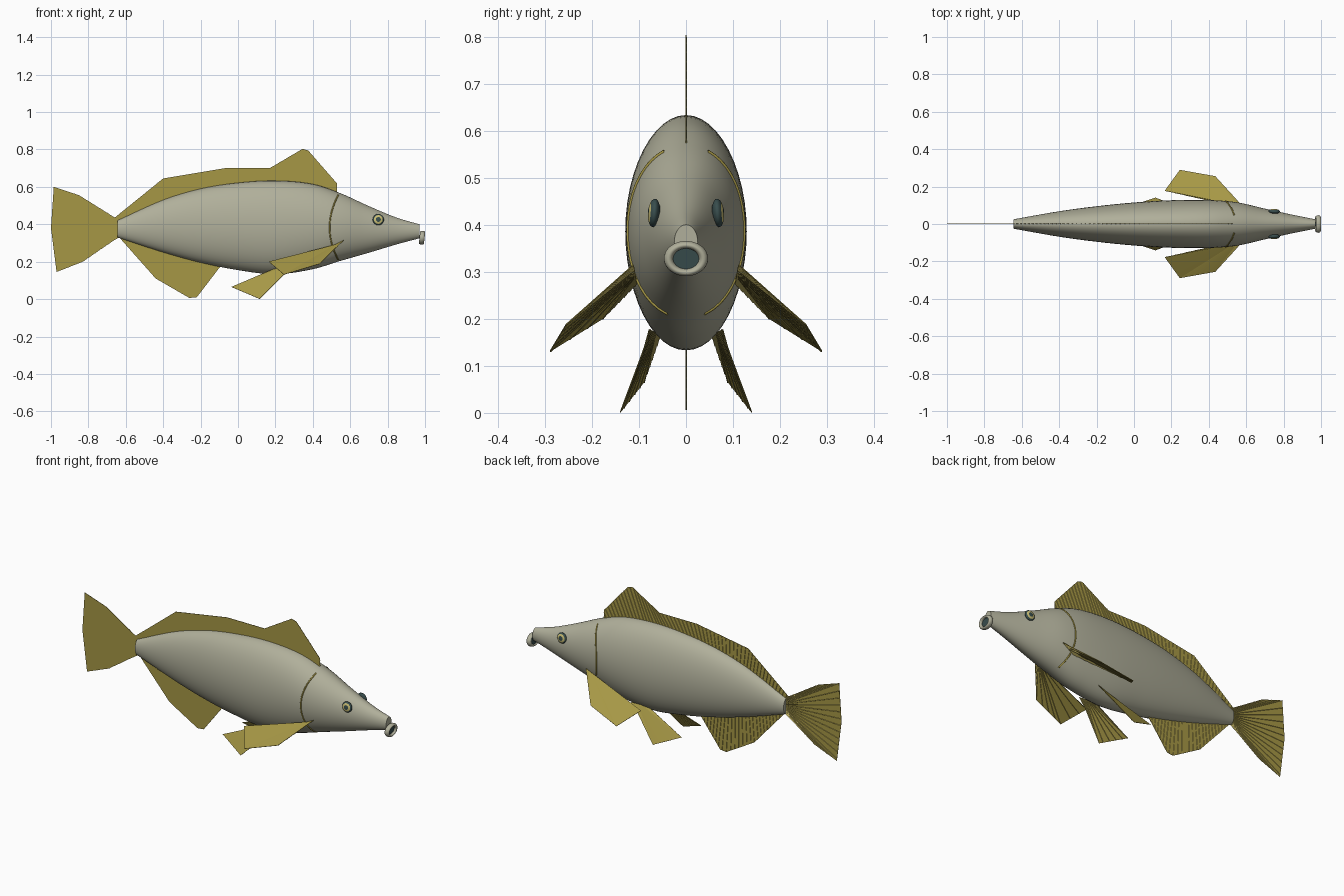
import bpy, bmesh, math
from mathutils import Vector

cube = bpy.data.objects.get("Cube")
if cube:
    bpy.data.objects.remove(cube)


def material(name, r, g, b):
    m = bpy.data.materials.new(name)
    m.use_nodes = True
    m.diffuse_color = (r, g, b, 1)
    bsdf = next(n for n in m.node_tree.nodes if n.type == 'BSDF_PRINCIPLED')
    bsdf.inputs["Base Color"].default_value = (r, g, b, 1)
    return m


SKIN = material("grey green skin", 0.435, 0.43, 0.325)
GOLD = material("gold fin", 0.38, 0.31, 0.06)
RAY = material("light gold ray", 0.48, 0.4, 0.11)
DARK = material("dark teal", 0.04, 0.075, 0.075)
IRIS = material("pale yellow iris", 0.6, 0.52, 0.18)


def add_object(name, bm, mats, smooth=True):
    bmesh.ops.recalc_face_normals(bm, faces=bm.faces)
    mesh = bpy.data.meshes.new(name)
    bm.to_mesh(mesh)
    bm.free()
    obj = bpy.data.objects.new(name, mesh)
    bpy.context.collection.objects.link(obj)
    for m in mats:
        mesh.materials.append(m)
    if smooth:
        bpy.ops.object.select_all(action='DESELECT')
        obj.select_set(True)
        bpy.context.view_layer.objects.active = obj
        bpy.ops.object.shade_smooth_by_angle(angle=math.radians(40))
    return obj


# Body stations: x, top z, bottom z, half width
STATIONS = [
    (-0.645, 0.42, 0.33, 0.025), (-0.4, 0.53, 0.25, 0.068), (-0.2, 0.59, 0.195, 0.095),
    (0, 0.622, 0.155, 0.115), (0.2, 0.633, 0.133, 0.127), (0.4, 0.615, 0.16, 0.128),
    (0.55, 0.565, 0.205, 0.116), (0.7, 0.497, 0.248, 0.082), (0.85, 0.435, 0.293, 0.049),
    (0.97, 0.4, 0.325, 0.025)]


def section(x):
    """Smooth interpolation of the body stations."""
    last = len(STATIONS) - 1
    i = max(k for k in range(last) if k == 0 or STATIONS[k][0] <= x)
    p, q = STATIONS[i], STATIONS[i + 1]
    before, after = STATIONS[max(i - 1, 0)], STATIONS[min(i + 2, last)]
    h = q[0] - p[0]
    t = (x - p[0]) / h
    out = []
    for c in (1, 2, 3):
        m0 = (q[c] - before[c]) / (q[0] - before[0]) * h
        m1 = (after[c] - p[c]) / (after[0] - p[0]) * h
        d = q[c] - p[c]
        out.append(p[c] + t * m0 + t * t * (3 * d - 2 * m0 - m1) + t ** 3 * (m0 + m1 - 2 * d))
    return out


def surface_y(x, z):
    top, bottom, width = section(x)
    k = (z - (top + bottom) / 2) / ((top - bottom) / 2)
    return width * math.sqrt(max(0, 1 - k * k))


# Body: elliptical loft
bm = bmesh.new()
SIDES, RINGS = 48, 56
x0, x1 = STATIONS[0][0], STATIONS[-1][0]
rings = []
for i in range(RINGS + 1):
    x = x0 + (x1 - x0) * i / RINGS
    top, bottom, width = section(x)
    angles = [math.tau * k / SIDES for k in range(SIDES)]
    rings.append([bm.verts.new((x, width * math.cos(a),
                                (top + bottom) / 2 + (top - bottom) / 2 * math.sin(a)))
                  for a in angles])
for a, b in zip(rings, rings[1:]):
    for k in range(SIDES):
        n = (k + 1) % SIDES
        bm.faces.new((a[k], a[n], b[n], b[k]))
bm.faces.new(rings[0])
bm.faces.new(rings[-1])
add_object("body", bm, [SKIN])


def sample(points, n):
    """Evenly spaced points along a polyline, snapped to its corners."""
    lengths = [(b - a).length for a, b in zip(points, points[1:])]
    out = []
    for i in range(n + 1):
        d = sum(lengths) * i / n
        k = 0
        while k < len(lengths) - 1 and d > lengths[k]:
            d -= lengths[k]
            k += 1
        out.append(points[k].lerp(points[k + 1], min(1, d / lengths[k])))
    for k in range(1, len(points) - 1):
        out[round(n * sum(lengths[:k]) / sum(lengths))] = points[k]
    return out


def make_fin(name, base, edge, normal, n):
    """Thin plate with fine raised rays on the side away from the normal."""
    base, edge = sample(base, n), sample(edge, n)
    off = normal * 0.001
    bm = bmesh.new()
    cols = [[bm.verts.new(p) for p in (b + off, e + off, e - off, b - off)]
            for b, e in zip(base, edge)]
    for a, b in zip(cols, cols[1:]):
        for k in range(4):
            bm.faces.new((a[k], a[(k + 1) % 4], b[(k + 1) % 4], b[k]))
    # Rays: slim triangular ridges running from root to edge
    for b, e in list(zip(base, edge))[1:-1:2]:
        if (e - b).length < 0.01:
            continue
        across = (e - b).cross(normal).normalized() * 0.0012
        ends = [[bm.verts.new(p + s) for s in (across - off, off * -2.6, -across - off)]
                for p in (b, e)]
        for k in range(3):
            j = (k + 1) % 3
            bm.faces.new((ends[0][k], ends[0][j], ends[1][j], ends[1][k])).material_index = 1
    add_object(name, bm, [GOLD, RAY], smooth=False)


def flat(*pairs):
    return [Vector((x, 0, z)) for x, z in pairs]


# Median fins
FRONT = Vector((0, -1, 0))
dorsal_base = flat(*[(x / 100, section(x / 100)[0] - 0.03) for x in range(-64, 54, 9)])
make_fin("dorsal_fin", dorsal_base,
         flat((-0.66, 0.435), (-0.4, 0.645), (-0.07, 0.7), (0.17, 0.7),
              (0.345, 0.803), (0.375, 0.795), (0.528, 0.62), (0.528, 0.57)), FRONT, 110)
anal_base = flat(*[(x / 100, section(x / 100)[1] + 0.03) for x in range(-63, -8, 9)])
make_fin("anal_fin", anal_base,
         flat((-0.635, 0.33), (-0.44, 0.11), (-0.26, 0.006), (-0.22, 0.01), (-0.09, 0.18)),
         FRONT, 50)
make_fin("tail_fin", flat((-0.635, 0.42), (-0.635, 0.33)),
         flat((-0.65, 0.43), (-0.85, 0.555), (-0.985, 0.6), (-1, 0.38),
              (-0.97, 0.145), (-0.83, 0.2), (-0.65, 0.325)), FRONT, 60)

# Paired fins, listed from front of root to rear of root
PAIRED = {
    "pectoral_fin": [(0.565, 0.112, 0.315), (0.435, 0.255, 0.188), (0.245, 0.289, 0.131),
                     (0.165, 0.178, 0.2), (0.49, 0.105, 0.275)],
    "pelvic_fin": [(0.3, 0.078, 0.178), (0.25, 0.09, 0.135), (0.115, 0.14, 0.001),
                   (-0.035, 0.09, 0.065), (0.2, 0.055, 0.165)]}


def make_eye(name, side):
    # Flattened ball, coloured by distance from its axis
    bm = bmesh.new()
    bmesh.ops.create_uvsphere(bm, u_segments=32, v_segments=28, radius=1)
    for f in bm.faces:
        c = f.calc_center_median()
        r = math.hypot(c.x, c.y)
        f.material_index = 1 if 0.4 < r < 0.8 and c.z > 0 else 0
    eye = add_object(name, bm, [DARK, IRIS])
    eye.scale = (0.03, 0.03, 0.013)
    eye.location = (0.75, side * 0.068, 0.425)
    direction = Vector((0.04, side, 0.08))
    eye.rotation_euler = direction.to_track_quat('Z', 'Y').to_euler()


def make_gill(name, side):
    # Thin ridge following the body surface
    curve = bpy.data.curves.new(name, 'CURVE')
    curve.dimensions = '3D'
    curve.bevel_depth = 0.004
    curve.bevel_resolution = 2
    spline = curve.splines.new('POLY')
    count = 36
    spline.points.add(count)
    for i, p in enumerate(spline.points):
        z = 0.211 + 0.345 * i / count
        x = 0.49 + 0.046 * ((z - 0.383) / 0.173) ** 2
        p.co = (x, side * surface_y(x, z), z, 1)
    curve.materials.append(GOLD)
    obj = bpy.data.objects.new(name, curve)
    bpy.context.collection.objects.link(obj)


for label, side in (("left", 1), ("right", -1)):
    for part, points in PAIRED.items():
        pts = [Vector((x, side * y, z)) for x, y, z in points]
        normal = (pts[2] - pts[0]).cross(pts[3] - pts[0]).normalized()
        if normal.z < 0:
            normal.negate()
        make_fin(label + "_" + part, [pts[0], pts[-1]], pts, normal, 36)
    make_eye(label + "_eye", side)
    make_gill(label + "_gill_edge", side)

# Lips and mouth
bpy.ops.mesh.primitive_torus_add(major_segments=40, minor_segments=14, major_radius=0.037,
                                 minor_radius=0.01, location=(0.984, 0, 0.328),
                                 rotation=(0, math.radians(96), 0))
lips = bpy.context.object
lips.name = "lips"
lips.scale = (0.8, 1, 1.4)
lips.data.materials.append(SKIN)
bpy.ops.object.shade_smooth_by_angle()
bpy.ops.mesh.primitive_cylinder_add(vertices=32, radius=0.034, depth=0.012,
                                    location=(0.98, 0, 0.328),
                                    rotation=(0, math.radians(96), 0))
mouth = bpy.context.object
mouth.name = "mouth_interior"
mouth.scale = (0.8, 1, 1)
mouth.data.materials.append(DARK)
